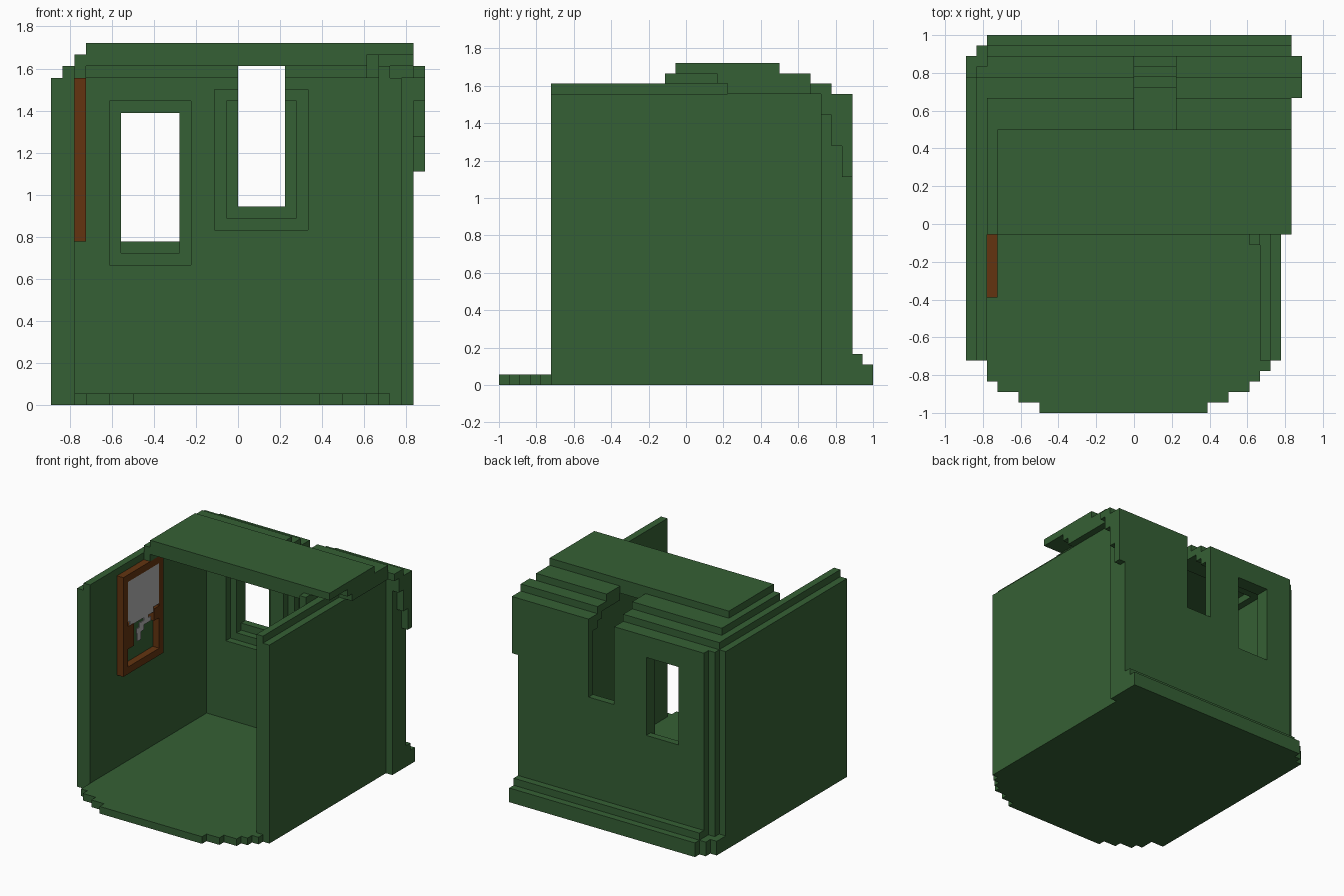
import bpy, bmesh
from mathutils import Vector

cube = bpy.data.objects.get("Cube")
if cube:
    bpy.data.objects.remove(cube, do_unlink=True)

U = 1 / 18  # one block


def material(name, rgb):
    m = bpy.data.materials.new(name)
    m.use_nodes = True
    m.diffuse_color = (*rgb, 1)
    m.node_tree.nodes["Principled BSDF"].inputs["Base Color"].default_value = (*rgb, 1)
    return m


GREEN = material("dark green", (0.036, 0.117, 0.035))
BROWN = material("wood brown", (0.125, 0.034, 0.005))
GREY = material("mirror grey", (0.45, 0.45, 0.45))


def blocks(name, mat, boxes):
    """One object made of boxes (x0, x1, y0, y1, z0, z1) in block units."""
    bm = bmesh.new()
    for x0, x1, y0, y1, z0, z1 in boxes:
        lo, hi = Vector((x0, y0, z0)) * U, Vector((x1, y1, z1)) * U
        made = bmesh.ops.create_cube(bm, size=1)
        for v in made["verts"]:
            v.co = (lo + hi) / 2 + v.co * (hi - lo)
    me = bpy.data.meshes.new(name)
    bm.to_mesh(me)
    bm.free()
    me.materials.append(mat)
    ob = bpy.data.objects.new(name, me)
    bpy.context.collection.objects.link(ob)
    return ob


def pierced(x0, x1, y0, y1, z0, z1, holes):
    """Boxes of a wall slab around holes (x0, x1, z0, z1) sorted by x."""
    out, x = [], x0
    for a, b, c, d in holes:
        if a > x:
            out.append((x, a, y0, y1, z0, z1))
        out.append((a, b, y0, y1, z0, c))
        if d < z1:
            out.append((a, b, y0, y1, d, z1))
        x = b
    out.append((x, x1, y0, y1, z0, z1))
    return out


# Floor with a stepped, rounded front edge
blocks("floor", GREEN, [
    (-14, 13, -13, 13, 0, 1),
    (-14, 13, -14, -13, 0, 1),
    (-14, 12, -15, -14, 0, 1),
    (-13, 11, -16, -15, 0, 1),
    (-11, 9, -17, -16, 0, 1),
    (-9, 7, -18, -17, 0, 1),
])

# Side walls with a raised curb on top
blocks("right_wall", GREEN, [(-16, -14, -13, 13, 0, 28), (-15, -14, -13, 14, 28, 29)])
blocks("left_wall", GREEN, [(12, 14, -13, 13, 0, 28), (12, 13, -13, 9, 28, 29)])

# Back wall: three slabs whose openings narrow towards the outside
blocks("back_wall", GREEN,
       pierced(-16, 15, 13, 14, 0, 28, [(-11, -4, 12, 26), (-2, 0, 15, 27),
                                        (0, 4, 15, 28), (4, 6, 15, 27)])
       + pierced(-15, 15, 14, 15, 0, 28, [(-10, -5, 13, 25), (-1, 0, 16, 26),
                                          (0, 4, 16, 28), (4, 5, 16, 26)])
       + pierced(-14, 15, 15, 16, 0, 28, [(-10, -5, 14, 25), (0, 4, 17, 28)]))

# Stepped plinth along the back
blocks("back_plinth", GREEN, [
    (-14, 15, 16, 17, 0, 3),
    (-14, 15, 17, 18, 0, 2),
    (-15, -14, 15, 17, 0, 2),
    (-16, -15, 14, 16, 0, 2),
])

# Stepped bracket on the back left corner
blocks("corner_bracket", GREEN, [
    (15, 16, 13, 14, 26, 28),
    (15, 16, 14, 15, 23, 28),
    (15, 16, 15, 16, 20, 28),
    (15, 16, 12, 14, 28, 29),
])

# Stepped roof, notched above the tall opening
blocks("roof", GREEN, [
    (-13, 15, -1, 9, 30, 31),
    (-14, 12, -1, 9, 29, 30),
    (12, 15, 3, 9, 29, 30),
    (-14, 0, 9, 12, 29, 30),
    (4, 15, 9, 12, 29, 30),
    (-15, 0, 9, 14, 28, 29),
    (4, 15, 9, 14, 28, 29),
    (13, 15, 4, 9, 28, 29),
    (-14, -13, -1, 9, 28, 29),
    (11, 12, -2, 9, 28, 30),
])

# Framed broken mirror on the right wall
blocks("mirror_frame", BROWN, [
    (-14, -13, -7, -6, 14, 28),
    (-14, -13, 1, 2, 14, 28),
    (-14, -13, -6, 1, 14, 15),
    (-14, -13, -6, 1, 27, 28),
    (-14, -13, -6, -4.6, 17.5, 20.7),
    (-14, -13, -0.2, 1, 19.3, 21),
])
blocks("mirror_glass", GREY, [
    (-13.15, -13.02, -6, 1, 21.3, 27),
    (-13.15, -13.02, -5.5, -0.3, 20.6, 21.3),
    (-13.15, -13.02, -3.4, -0.8, 19.6, 20.2),
    (-13.15, -13.02, -2.4, -1.4, 20.2, 20.6),
    (-13.15, -13.02, -4, -2.4, 18.9, 19.6),
    (-13.15, -13.02, -3.8, -3, 17.8, 18.9),
])
